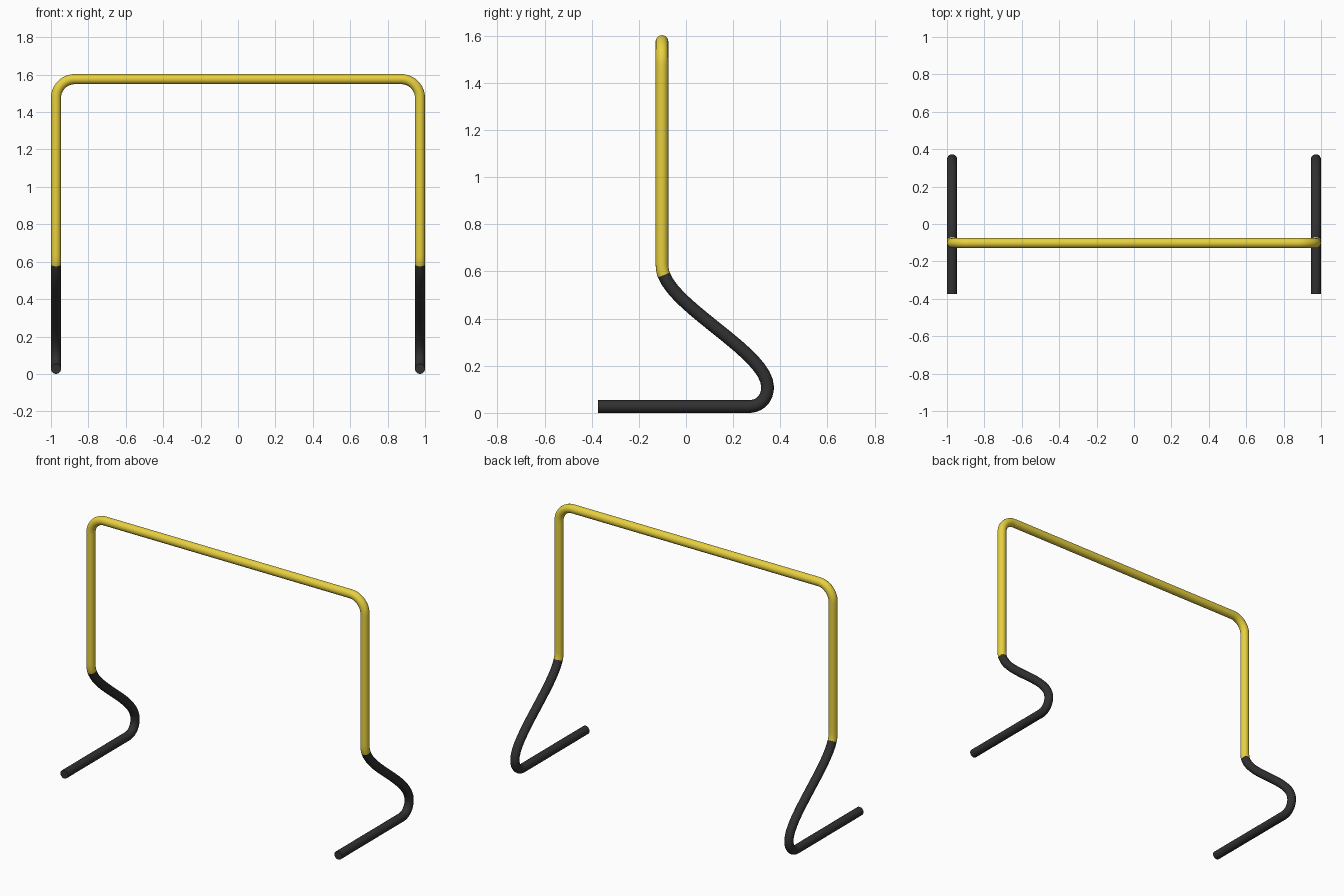
import bpy
from mathutils import Vector

if "Cube" in bpy.data.objects:
    bpy.data.objects.remove(bpy.data.objects["Cube"])

R = 0.027          # tube radius
X = 0.973          # leg centre line
Y = -0.102         # upright plane
TOP = 1.576        # crossbar centre height


def material(name, rgb):
    m = bpy.data.materials.new(name)
    m.diffuse_color = (*rgb, 1)
    m.use_nodes = True
    m.node_tree.nodes["Principled BSDF"].inputs["Base Color"].default_value = m.diffuse_color
    return m


def tube(name, knots, mat):
    """Round capped tube along bezier knots (left handle, point, right handle)."""
    cu = bpy.data.curves.new(name, 'CURVE')
    cu.dimensions = '3D'
    cu.bevel_depth = R
    cu.bevel_resolution = 6
    cu.resolution_u = 16
    cu.use_fill_caps = True
    sp = cu.splines.new('BEZIER')
    sp.bezier_points.add(len(knots) - 1)
    for bp, (l, p, r) in zip(sp.bezier_points, knots):
        bp.handle_left_type = bp.handle_right_type = 'FREE'
        bp.co, bp.handle_left, bp.handle_right = Vector(p), Vector(l), Vector(r)
    ob = bpy.data.objects.new(name, cu)
    bpy.context.collection.objects.link(ob)
    bpy.ops.object.select_all(action='DESELECT')
    ob.select_set(True)
    bpy.context.view_layer.objects.active = ob
    bpy.ops.object.convert(target='MESH')
    ob = bpy.context.view_layer.objects.active
    ob.data.materials.clear()
    ob.data.materials.append(mat)
    bpy.ops.object.shade_smooth_by_angle()
    return ob


yellow = material("yellow_paint", (0.80, 0.63, 0.05))
black = material("black_rubber", (0.03, 0.03, 0.03))

# Joint between upright and foot, with the tilted tangent of the bend
JOINT = (-0.094, 0.585)

# Upper frame: one side listed bottom to top, other side mirrored
B = 0.10           # corner bend radius
K = 0.055          # handle length of the bend
side = [
    ((-X, JOINT[0] + 0.005, 0.573), (-X, *JOINT), (-X, JOINT[0] - 0.006, 0.60)),
    ((-X, Y, 0.622), (-X, Y, 0.64), (-X, Y, 0.9)),
    ((-X, Y, 1.2), (-X, Y, TOP - B), (-X, Y, TOP - B + K)),
    ((-X + B - K, Y, TOP), (-X + B, Y, TOP), (-X + 0.4, Y, TOP)),
]
flip = lambda p: (-p[0], p[1], p[2])
other = [(flip(r), flip(p), flip(l)) for l, p, r in reversed(side)]
tube("upper_frame", side + other, yellow)

# Foot: S-bend swinging back, then a straight runner on the ground
foot = tube("foot", [
    ((X, JOINT[0] - 0.01, 0.61), (X, *JOINT), (X, -0.036, 0.435)),
    ((X, 0.346, 0.25), (X, 0.346, 0.11), (X, 0.346, 0.062)),
    ((X, 0.315, R), (X, 0.265, R), (X, 0.1, R)),
    ((X, -0.2, R), (X, -0.373, R), (X, -0.4, R)),
], black)
foot.modifiers.new("mirror", 'MIRROR').use_axis[0] = True
